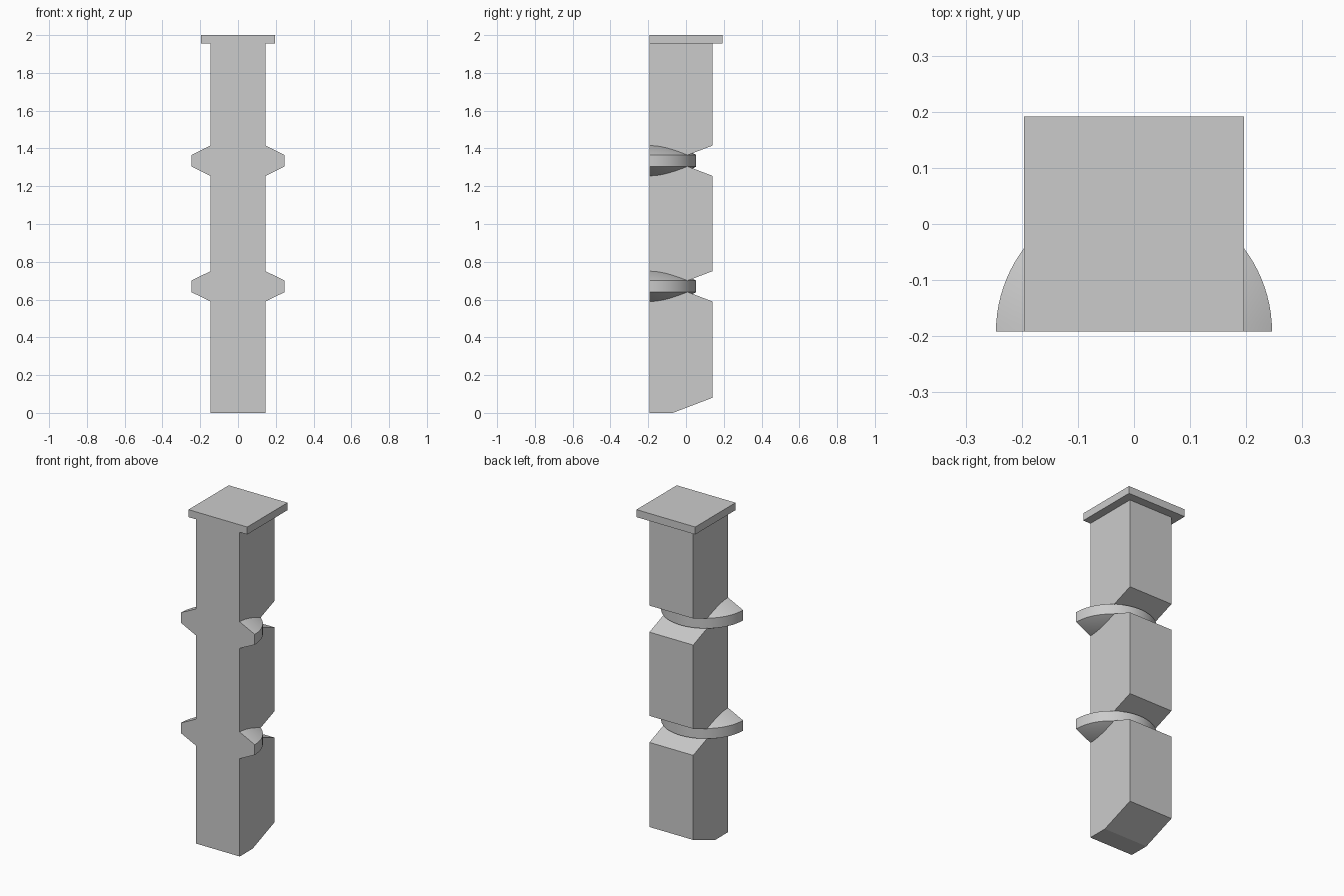
import bpy
import bmesh
from math import sin, cos, pi, radians

if "Cube" in bpy.data.objects:
    bpy.data.objects.remove(bpy.data.objects["Cube"], do_unlink=True)

FRONT = -0.192          # flat front plane shared by every part
BACK = 0.14             # rear face of the shaft
HALF_W = 0.146          # half width of the shaft
NOTCH_Y = -0.07         # deepest point of the rear notches
NOTCH_H = 0.08          # half height of a notch opening
CAP_Z = 1.955
LEVELS = (0.67, 1.335)  # heights of the collars

stone = bpy.data.materials.new("plain grey")
stone.use_nodes = True
colour = (0.6, 0.6, 0.6, 1)
stone.diffuse_color = colour
stone.node_tree.nodes["Principled BSDF"].inputs["Base Color"].default_value = colour


def finish(name, bm):
    bmesh.ops.recalc_face_normals(bm, faces=bm.faces[:])
    mesh = bpy.data.meshes.new(name)
    bm.to_mesh(mesh)
    bm.free()
    mesh.materials.append(stone)
    obj = bpy.data.objects.new(name, mesh)
    bpy.context.collection.objects.link(obj)
    return obj


def extrude_profile(name, profile, half_width):
    """Side outline (y, z) extruded across x."""
    bm = bmesh.new()
    face = bm.faces.new([bm.verts.new((-half_width, y, z)) for y, z in profile])
    new = bmesh.ops.extrude_face_region(bm, geom=[face])["geom"]
    moved = [v for v in new if isinstance(v, bmesh.types.BMVert)]
    bmesh.ops.translate(bm, verts=moved, vec=(2 * half_width, 0, 0))
    return finish(name, bm)


def half_collar(name, z, segments=48):
    """Half-round band with conical top and bottom, flat at the front."""
    bm = bmesh.new()
    rings = []
    for r, dz in ((HALF_W, -0.08), (0.246, -0.031), (0.246, 0.031), (HALF_W, 0.08)):
        rings.append([bm.verts.new((r * cos(pi * i / segments),
                                    FRONT + r * sin(pi * i / segments), z + dz))
                      for i in range(segments + 1)])
    for low, high in zip(rings, rings[1:]):
        for i in range(segments):
            bm.faces.new((low[i], low[i + 1], high[i + 1], high[i]))
    bm.faces.new(rings[0])
    bm.faces.new(rings[-1])
    bm.faces.new([r[0] for r in rings] + [r[-1] for r in reversed(rings)])
    obj = finish(name, bm)
    bpy.ops.object.select_all(action="DESELECT")
    obj.select_set(True)
    bpy.context.view_layer.objects.active = obj
    bpy.ops.object.shade_smooth_by_angle(angle=radians(30))


# Shaft: chamfered foot and V notches along the rear
outline = [(FRONT, 0), (NOTCH_Y, 0), (BACK, NOTCH_H)]
for level in LEVELS:
    outline += [(BACK, level - NOTCH_H), (NOTCH_Y, level), (BACK, level + NOTCH_H)]
outline += [(BACK, CAP_Z), (FRONT, CAP_Z)]
extrude_profile("shaft", outline, HALF_W)

# Cap plate
extrude_profile("cap", [(FRONT, CAP_Z), (-FRONT, CAP_Z), (-FRONT, 2), (FRONT, 2)], 0.196)

# Collars
for label, level in zip(("lower", "upper"), LEVELS):
    half_collar(label + "_collar", level)
